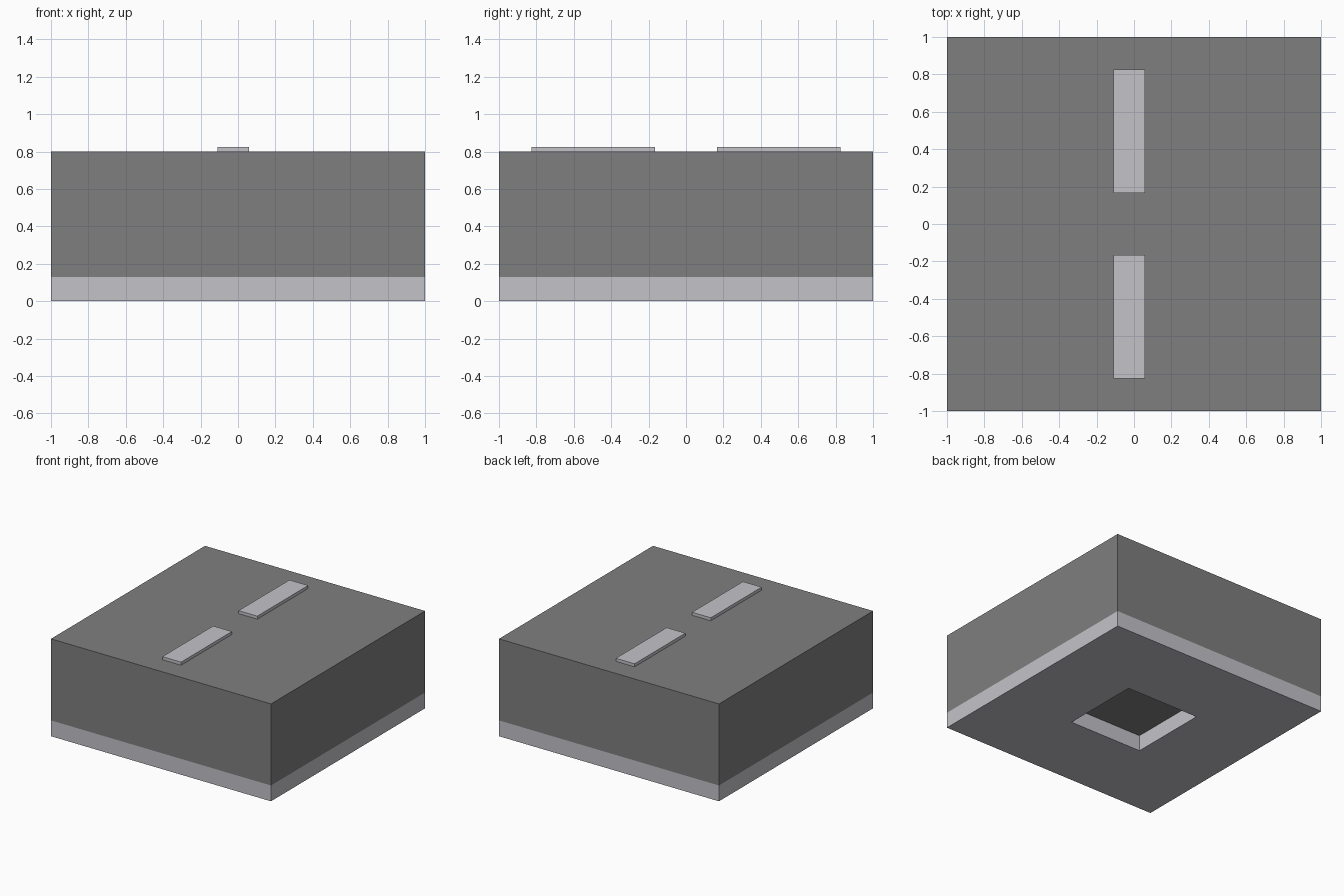
import bpy
import bmesh
from mathutils import Vector

default = bpy.data.objects.get("Cube")
if default:
    bpy.data.objects.remove(default, do_unlink=True)


def material(name, color):
    mat = bpy.data.materials.new(name)
    mat.use_nodes = True
    mat.diffuse_color = color
    mat.node_tree.nodes["Principled BSDF"].inputs["Base Color"].default_value = color
    return mat


def add_object(name, bm, mat):
    bmesh.ops.recalc_face_normals(bm, faces=bm.faces)
    mesh = bpy.data.meshes.new(name)
    bm.to_mesh(mesh)
    bm.free()
    mesh.materials.append(mat)
    obj = bpy.data.objects.new(name, mesh)
    bpy.context.collection.objects.link(obj)
    return obj


def box(name, low, high, mat):
    low, high = Vector(low), Vector(high)
    bm = bmesh.new()
    bmesh.ops.create_cube(bm, size=1)
    bmesh.ops.scale(bm, vec=high - low, verts=bm.verts)
    bmesh.ops.translate(bm, vec=(low + high) / 2, verts=bm.verts)
    return add_object(name, bm, mat)


asphalt = material("asphalt_grey", (0.212, 0.212, 0.212, 1))
pale = material("pale_grey", (0.55, 0.55, 0.584, 1))

base_top, road_top = 0.13, 0.80

# Base plate with a square socket through its middle third
bm = bmesh.new()
bmesh.ops.create_grid(bm, x_segments=3, y_segments=3, size=1)
middle = [f for f in bm.faces if f.calc_center_median().length < 0.1]
bmesh.ops.delete(bm, geom=middle, context="FACES")
raised = bmesh.ops.extrude_face_region(bm, geom=bm.faces[:], use_keep_orig=True)["geom"]
bmesh.ops.translate(bm, vec=(0, 0, base_top),
                    verts=[v for v in raised if isinstance(v, bmesh.types.BMVert)])
add_object("base_plate", bm, pale)

# Solid road block
box("road_block", (-1, -1, base_top), (1, 1, road_top), asphalt)

# Raised lane markings, slightly off centre
for name, y in (("front_lane_marking", -0.495), ("back_lane_marking", 0.495)):
    box(name, (-0.11, y - 0.33, road_top), (0.06, y + 0.33, road_top + 0.025), pale)
